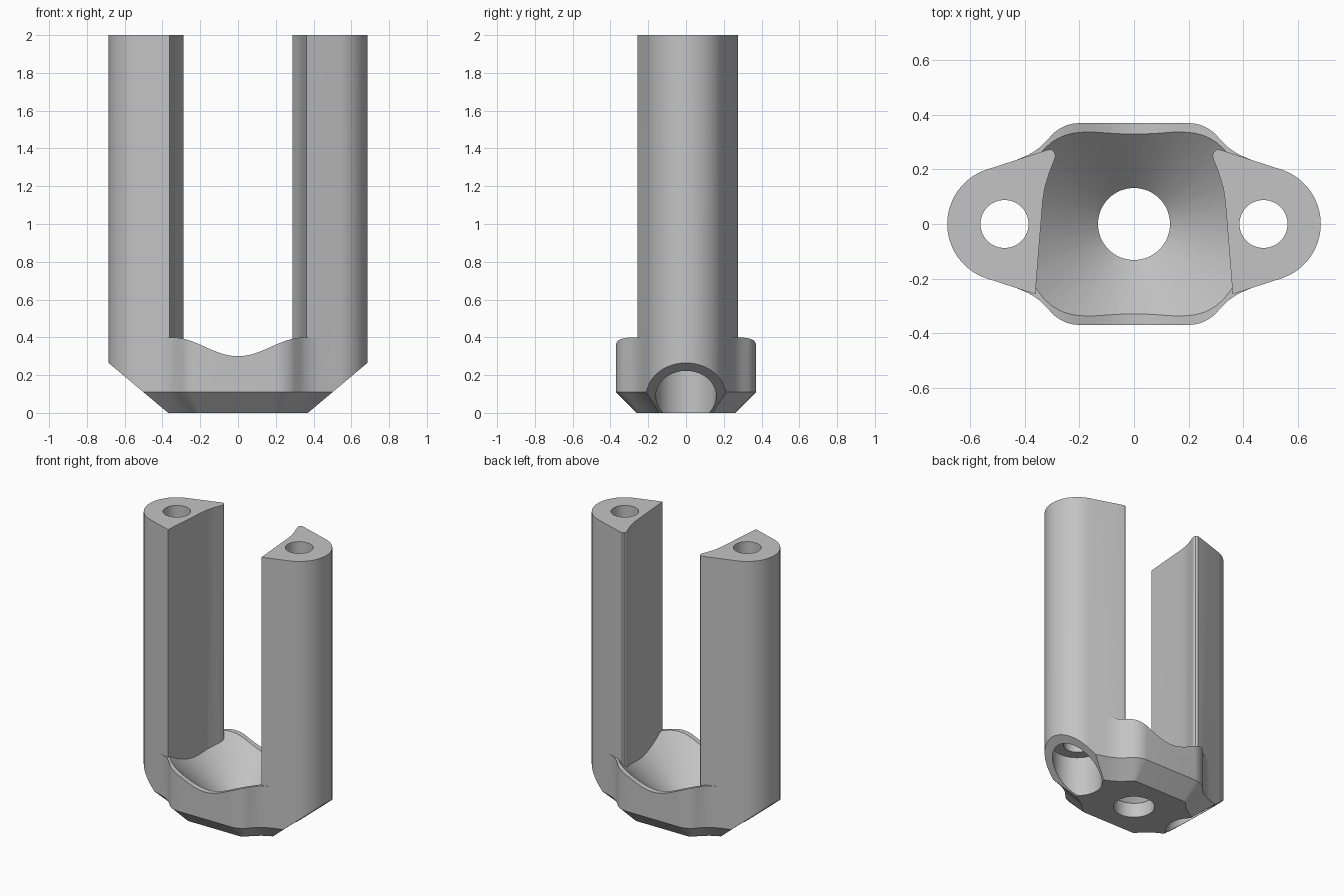
import bpy
import bmesh
from math import cos, sin, pi, radians
from mathutils import Vector

if "Cube" in bpy.data.objects:
    bpy.data.objects.remove(bpy.data.objects["Cube"], do_unlink=True)

HEIGHT, BOLT_X, ARM_R, CHAMFER = 2.0, 0.475, 0.21, 0.11
TANGENT = radians(72)


def arc(cx, cy, r, a0, a1, n):
    return [(cx + r * cos(a0 + (a1 - a0) * i / n), cy + r * sin(a0 + (a1 - a0) * i / n))
            for i in range(n + 1)]


def wall(x):
    """Point on the straight flank of an arm, tangent to its round end."""
    tx, ty = BOLT_X + ARM_R * cos(TANGENT), ARM_R * sin(TANGENT)
    return (x, ty + (tx - x) / math_tan)


math_tan = sin(TANGENT) / cos(TANGENT)


def inset(ring, d):
    """Move a counter-clockwise outline inwards by d."""
    out = []
    for i, p in enumerate(ring):
        a, b, c = Vector(ring[i - 1]), Vector(p), Vector(ring[(i + 1) % len(ring)])
        n1 = Vector(((b - a).y, -(b - a).x)).normalized()
        n2 = Vector(((c - b).y, -(c - b).x)).normalized()
        n = (n1 + n2).normalized()
        out.append(tuple(b - n * (d / n.dot(n1))))
    return out


def loft(name, rings):
    """Closed solid through a stack of equal-sized 3D rings."""
    bm = bmesh.new()
    layers = [[bm.verts.new(p) for p in ring] for ring in rings]
    n = len(rings[0])
    for low, high in zip(layers, layers[1:]):
        for i in range(n):
            j = (i + 1) % n
            bm.faces.new((low[i], low[j], high[j], high[i]))
    bm.faces.new(layers[0][::-1])
    bm.faces.new(layers[-1])
    bmesh.ops.recalc_face_normals(bm, faces=bm.faces)
    mesh = bpy.data.meshes.new(name)
    bm.to_mesh(mesh)
    bm.free()
    ob = bpy.data.objects.new(name, mesh)
    bpy.context.collection.objects.link(ob)
    return ob


def prism_z(name, outline, z0, z1):
    return loft(name, [[(x, y, z) for x, y in outline] for z in (z0, z1)])


def prism_y(name, outline):
    return loft(name, [[(x, y, z) for x, z in outline] for y in (-0.8, 0.8)])


def round_cut(name, x, r0, z0, r1, z1):
    return loft(name, [[(px, py, z) for px, py in arc(x, 0, r, 0, 2 * pi, 64)[:-1]]
                       for r, z in ((r0, z0), (r1, z1))])


def combine(target, tool, operation="DIFFERENCE"):
    """Apply a boolean and discard the tool."""
    mod = target.modifiers.new("cut", "BOOLEAN")
    mod.operation, mod.solver, mod.object = operation, "EXACT", tool
    bpy.context.view_layer.update()
    graph = bpy.context.evaluated_depsgraph_get()
    result = bpy.data.meshes.new_from_object(target.evaluated_get(graph))
    target.modifiers.clear()
    target.data = result
    bpy.data.objects.remove(tool, do_unlink=True)


# Plan outline: round arm ends, straight flanks, soft shoulders
quarter = arc(BOLT_X, 0, ARM_R, 0, TANGENT, 16)
quarter += [wall(0.43), (0.395, 0.25), (0.366, 0.266), (0.343, 0.283), (0.322, 0.304)]
quarter += arc(0.2, 0.23, 0.14, pi / 4, pi / 2, 8)
half = quarter + [(-x, y) for x, y in reversed(quarter)]
outline = half + [(x, -y) for x, y in reversed(half[1:-1])]

# Full-height body with a chamfered foot
foot = inset(outline, CHAMFER)
body = loft("clevis_bracket", [
    [(x, y, 0) for x, y in foot],
    [(x, y, CHAMFER) for x, y in outline],
    [(x, y, HEIGHT) for x, y in outline]])

# Gap between the arms, following their inner faces
fx, fy = wall(0.43)
kx, ky = wall(0.362)
side = [(0.45, -0.6), (fx, -fy), (kx, -ky), (0.335, 0.08), (0.328, 0.13), (0.31, 0.19),
        (0.292, 0.235), (0.288, 0.252), (0.293, 0.266), (0.305, 0.274),
        wall(0.32), (fx, fy), (0.45, 0.6)]
gap_outline = side + [(-x, y) for x, y in reversed(side)]

# Wavy rim of the cup
rim = [(0.35 * i / 24, 0.35 - 0.05 * cos(pi * i / 24)) for i in range(-24, 25)]
rim_profile = [(-0.8, 0.4)] + rim + [(0.8, 0.4), (0.8, 2.2), (-0.8, 2.2)]
upper_gap = prism_z("upper_gap", gap_outline, 0.02, 2.1)
combine(upper_gap, prism_y("rim_cutter", rim_profile), "INTERSECT")
combine(body, upper_gap)

# Conical bowl, held between the arms
bowl = prism_z("bowl", gap_outline, 0.02, 0.6)
combine(bowl, round_cut("cone", 0, 0.08, 0.05, 0.45, 0.42), "INTERSECT")
combine(body, bowl)
combine(body, round_cut("drain_hole", 0, 0.132, -0.1, 0.132, 0.3))

# Sloped arm bottoms, bolt holes and counterbores
for s in (-1, 1):
    slope = [(s * (0.37 + 1.19 * z), z) for z in (-0.1, 0.5)] + [(s * 1.2, 0.5), (s * 1.2, -0.1)]
    combine(body, prism_y("slope", slope))
    combine(body, round_cut("bolt_hole", s * BOLT_X, 0.088, -0.1, 0.088, 2.1))
    combine(body, round_cut("counterbore", s * BOLT_X, 0.16, -0.1, 0.16, 0.28))

# Plain grey finish
grey = bpy.data.materials.new("light_grey")
grey.use_nodes = True
colour = (0.55, 0.55, 0.55, 1)
grey.diffuse_color = colour
grey.node_tree.nodes["Principled BSDF"].inputs["Base Color"].default_value = colour
body.data.materials.clear()
body.data.materials.append(grey)

bpy.ops.object.select_all(action="DESELECT")
body.select_set(True)
bpy.context.view_layer.objects.active = body
bpy.ops.object.shade_smooth_by_angle(angle=radians(25))
